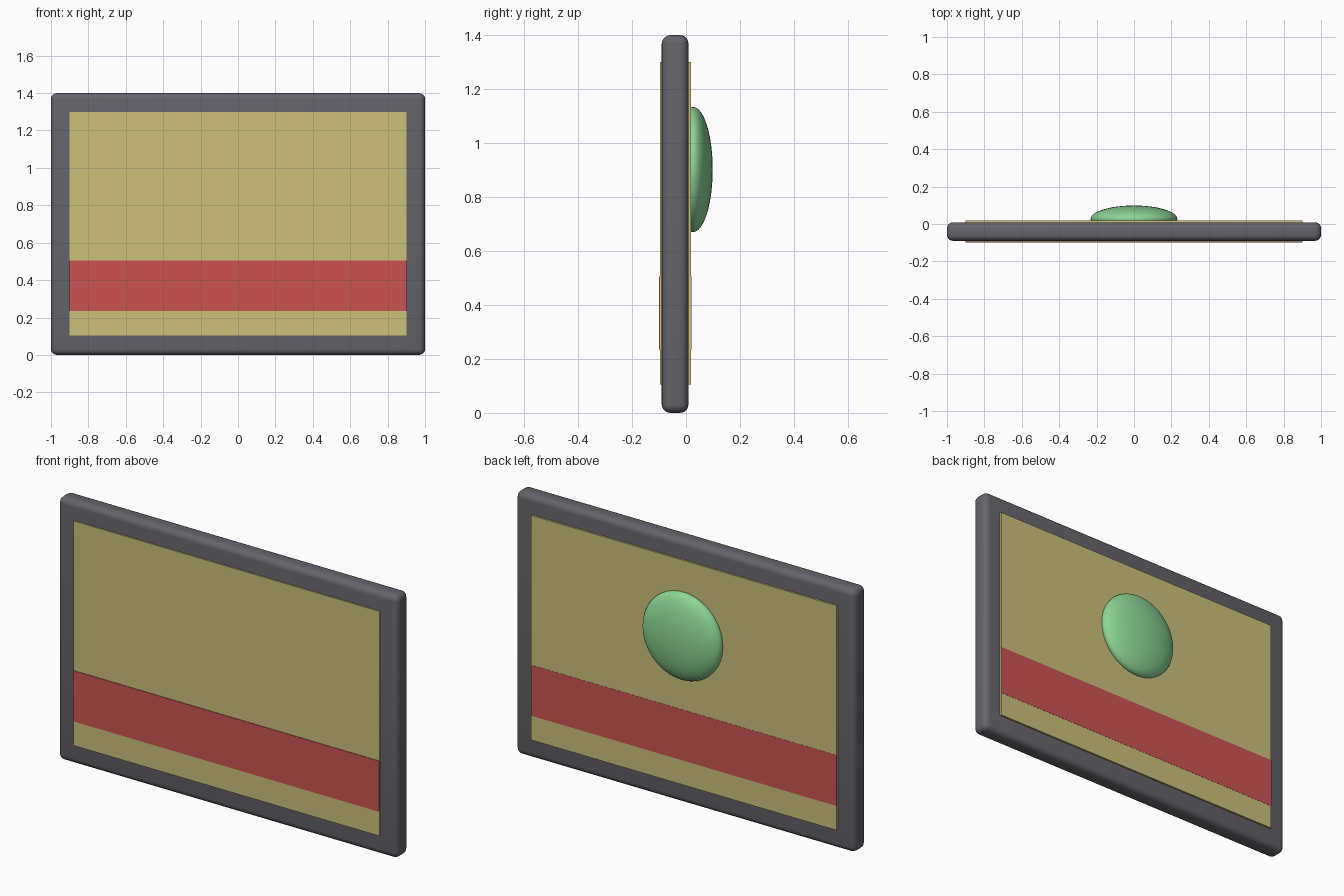
import bpy

if "Cube" in bpy.data.objects:
    bpy.data.objects.remove(bpy.data.objects["Cube"])


def srgb(r, g, b):
    """8-bit screen colour to linear RGBA."""
    lin = lambda c: c / 12.92 if c <= 0.04045 else ((c + 0.055) / 1.055) ** 2.4
    return (*[lin(c / 255) for c in (r, g, b)], 1)


def material(name, rgb):
    m = bpy.data.materials.new(name)
    m.diffuse_color = srgb(*rgb)
    m.use_nodes = True
    m.node_tree.nodes["Principled BSDF"].inputs["Base Color"].default_value = m.diffuse_color
    return m


def box(name, lo, hi, mat):
    """Box between two opposite corners."""
    centre = [(a + b) / 2 for a, b in zip(lo, hi)]
    bpy.ops.mesh.primitive_cube_add(size=1, location=centre)
    ob = bpy.context.object
    ob.name = name
    ob.scale = [b - a for a, b in zip(lo, hi)]
    bpy.ops.object.transform_apply(location=False, rotation=False, scale=True)
    ob.data.materials.append(mat)
    return ob


grey = material("dark grey", (100, 100, 107))
sand = material("sand", (204, 193, 124))
red = material("red", (204, 84, 84))
green = material("light green", (140, 212, 150))

# Rounded slab forming the border
frame = box("frame", (-1, -0.09, 0), (1, 0.009, 1.4), grey)
bevel = frame.modifiers.new("rounded edges", "BEVEL")
bevel.width = 0.032
bevel.segments = 5
bpy.context.view_layer.objects.active = frame
bpy.ops.object.modifier_apply(modifier=bevel.name)
bpy.ops.object.shade_smooth_by_angle()

# Panel standing slightly proud of both faces of the frame
box("panel", (-0.9, -0.097, 0.105), (0.9, 0.0185, 1.3), sand)

# Thin stripe plates on the front and back of the panel
box("front_stripe", (-0.9, -0.1, 0.235), (0.9, -0.096, 0.505), red)
box("back_stripe", (-0.9, 0.0175, 0.235), (0.9, 0.0195, 0.505), red)

# Flattened round knob on the back
bpy.ops.mesh.primitive_uv_sphere_add(segments=48, ring_count=24, radius=1,
                                     location=(0, 0.026, 0.902))
knob = bpy.context.object
knob.name = "back_knob"
knob.scale = (0.232, 0.073, 0.232)
bpy.ops.object.transform_apply(location=False, rotation=False, scale=True)
bpy.ops.object.shade_smooth()
knob.data.materials.append(green)
